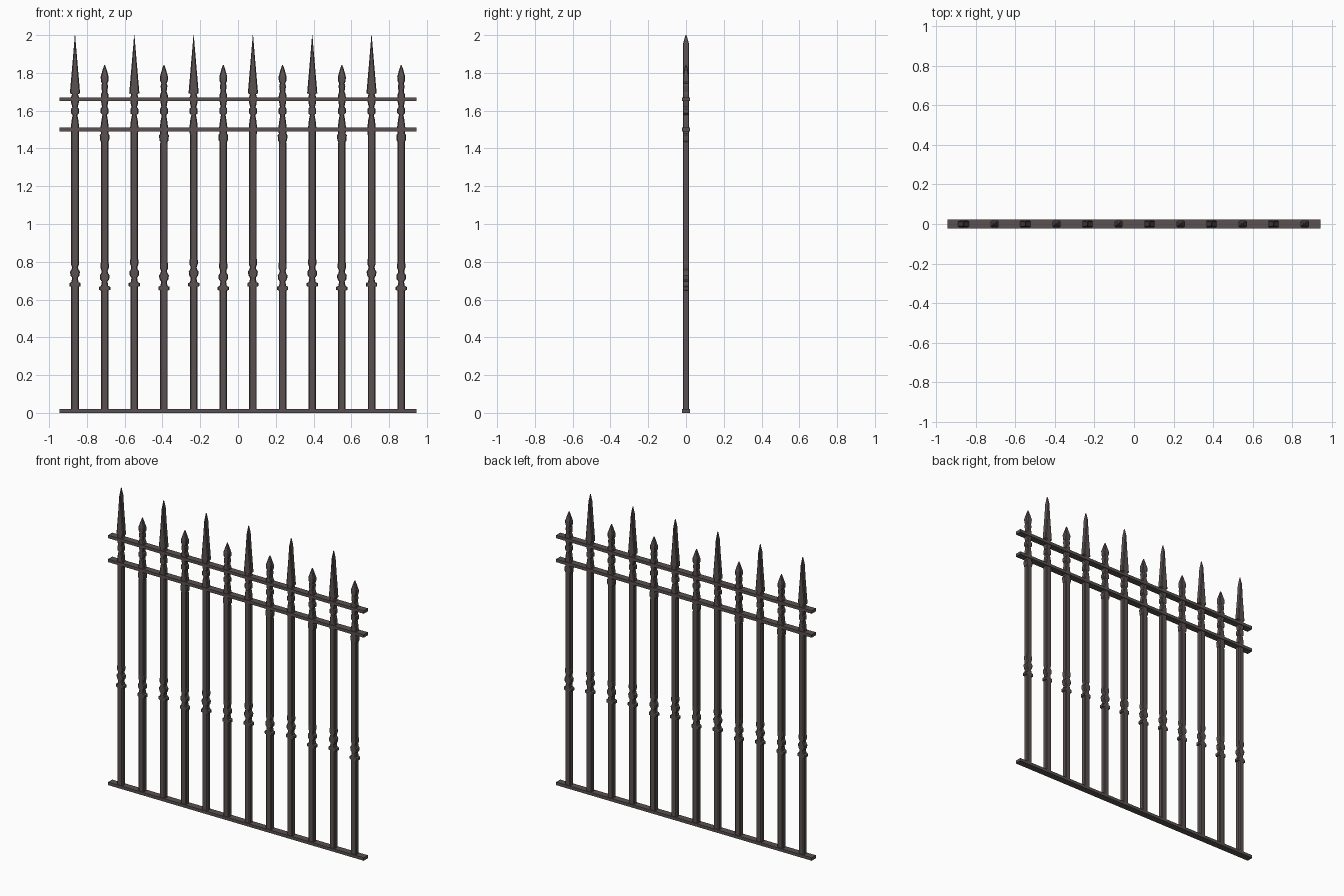
import bpy, bmesh

if "Cube" in bpy.data.objects:
    bpy.data.objects.remove(bpy.data.objects["Cube"])

iron = bpy.data.materials.new("dark_iron")
iron.diffuse_color = (0.105, 0.083, 0.083, 1)
iron.use_nodes = True
iron.node_tree.nodes["Principled BSDF"].inputs["Base Color"].default_value = iron.diffuse_color

DEPTH = 0.017  # half thickness of a picket


def rail(name, z):
    bm = bmesh.new()
    bmesh.ops.create_cube(bm, size=1)
    bmesh.ops.scale(bm, vec=(1.89, 0.044, 0.02), verts=bm.verts)
    me = bpy.data.meshes.new(name)
    bm.to_mesh(me)
    bm.free()
    me.materials.append(iron)
    ob = bpy.data.objects.new(name, me)
    ob.location = (0, 0, z)
    bpy.context.collection.objects.link(ob)


def picket_mesh(name, profile):
    """Flat bar with a shaped outline (z, half width) and chamfered edges."""
    bm = bmesh.new()
    top = profile[-1][0]
    rings = []
    for z, w in profile:
        d = min(DEPTH, 0.003 + (top - z) * 0.3)
        c = min(0.005, w * 0.6, d * 0.6)
        pts = [(w, d - c), (w - c, d), (c - w, d), (-w, d - c),
               (-w, c - d), (c - w, -d), (w - c, -d), (w, c - d)]
        rings.append([bm.verts.new((x, y, z)) for x, y in pts])
    for a, b in zip(rings, rings[1:]):
        for i in range(8):
            j = (i + 1) % 8
            bm.faces.new((a[i], a[j], b[j], b[i]))
    bm.faces.new(rings[0][::-1])
    bm.faces.new(rings[-1])
    bmesh.ops.recalc_face_normals(bm, faces=bm.faces)
    me = bpy.data.meshes.new(name)
    bm.to_mesh(me)
    bm.free()
    me.materials.append(iron)
    return me


# turned collar halfway up, shared by both picket kinds
def collar(z):
    return [(z - 0.012, 0.020), (z - 0.009, 0.030), (z + 0.007, 0.030),
            (z + 0.012, 0.019), (z + 0.035, 0.015), (z + 0.048, 0.024),
            (z + 0.068, 0.026), (z + 0.080, 0.018), (z + 0.092, 0.016),
            (z + 0.108, 0.022), (z + 0.130, 0.022), (z + 0.134, 0.020)]


tall = [(0.005, 0.020)] + collar(0.68) + [
    (1.47, 0.020), (1.51, 0.022), (1.55, 0.018), (1.578, 0.012),
    (1.585, 0.021), (1.61, 0.021), (1.618, 0.014), (1.64, 0.020),
    (1.67, 0.021), (1.688, 0.016), (1.692, 0.027), (1.85, 0.0135),
    (1.95, 0.005), (2.0, 0.001)]

short = [(0.005, 0.020)] + collar(0.66) + [
    (1.425, 0.020), (1.435, 0.019), (1.442, 0.024), (1.47, 0.026),
    (1.478, 0.020), (1.51, 0.022), (1.55, 0.017), (1.578, 0.012),
    (1.587, 0.021), (1.61, 0.021), (1.62, 0.014), (1.66, 0.021),
    (1.685, 0.020), (1.70, 0.014), (1.73, 0.018), (1.745, 0.014),
    (1.757, 0.020), (1.78, 0.021), (1.82, 0.010), (1.842, 0.002)]

meshes = [picket_mesh("spear_picket", tall), picket_mesh("short_picket", short)]

# twelve pickets, alternating tall and short
for i in range(12):
    me = meshes[i % 2]
    ob = bpy.data.objects.new(f"{me.name}_{i + 1}", me)
    ob.location.x = -0.863 + i * 0.157
    bpy.context.collection.objects.link(ob)

rail("bottom_rail", 0.01)
rail("middle_rail", 1.50)
rail("top_rail", 1.66)
